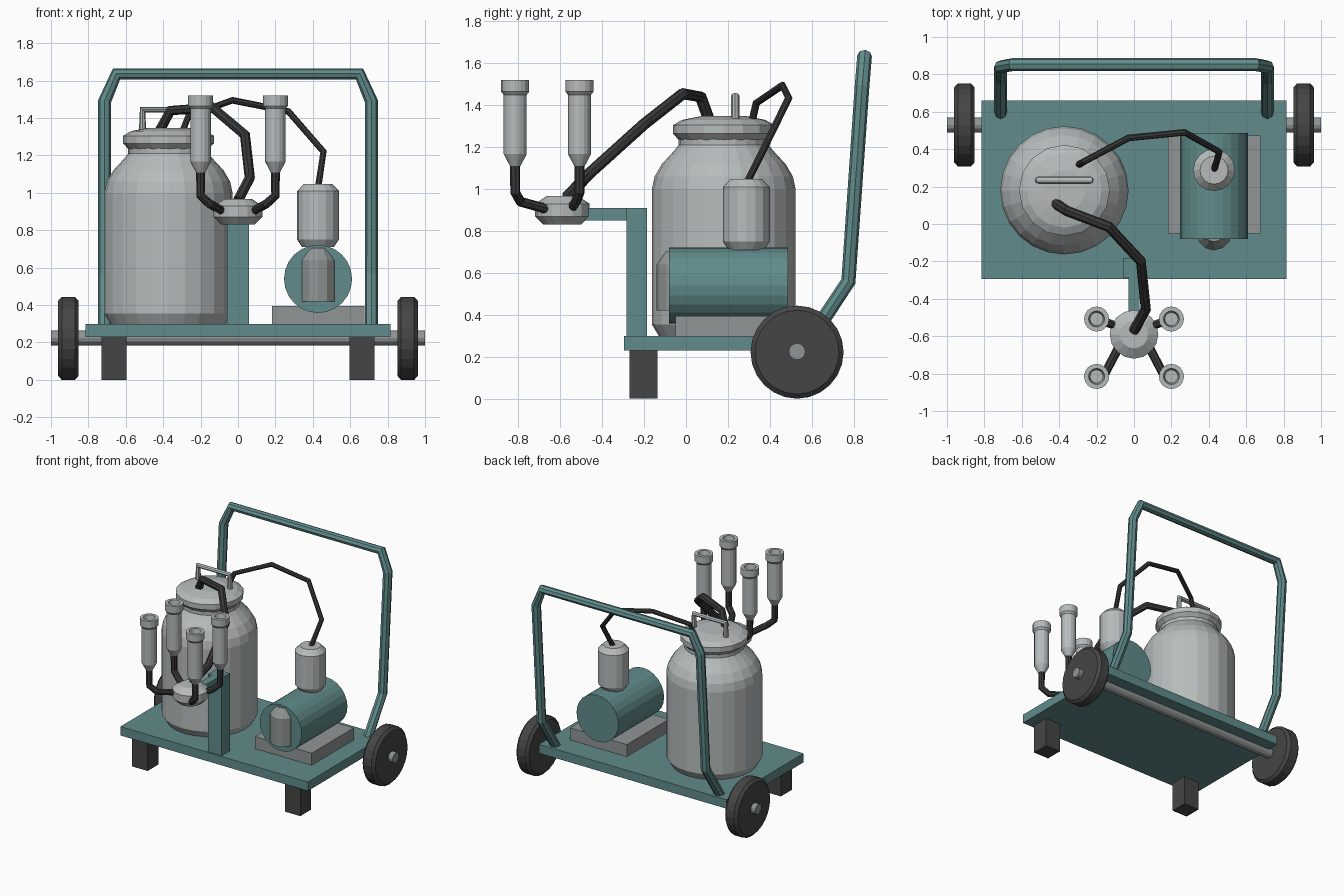
import bpy, bmesh, math
from mathutils import Matrix, Vector

cube = bpy.data.objects.get("Cube")
if cube:
    bpy.data.objects.remove(cube, do_unlink=True)


def material(name, color):
    m = bpy.data.materials.new(name)
    m.use_nodes = True
    m.diffuse_color = (*color, 1)
    bsdf = next(n for n in m.node_tree.nodes if n.type == 'BSDF_PRINCIPLED')
    bsdf.inputs["Base Color"].default_value = (*color, 1)
    return m


TEAL = material("teal paint", (0.12, 0.26, 0.26))
STEEL = material("brushed steel", (0.47, 0.50, 0.50))
GREY = material("grey metal", (0.28, 0.30, 0.30))
RUBBER = material("black rubber", (0.06, 0.06, 0.06))
HOSE = material("dark hose", (0.04, 0.04, 0.04))


def add_mesh(name, mesh, mat):
    mesh.materials.clear()
    mesh.materials.append(mat)
    ob = bpy.data.objects.new(name, mesh)
    bpy.context.collection.objects.link(ob)
    return ob


def box(name, lo, hi, mat):
    lo, hi = Vector(lo), Vector(hi)
    bm = bmesh.new()
    bmesh.ops.create_cube(bm, size=1, matrix=Matrix.Translation((lo + hi) / 2)
                          @ Matrix.Diagonal((*(hi - lo), 1)))
    mesh = bpy.data.meshes.new(name)
    bm.to_mesh(mesh)
    bm.free()
    return add_mesh(name, mesh, mat)


def lathe(name, profile, at, mat, sides=16, axis='Z'):
    """Closed solid of revolution from (radius, height) pairs, bottom to top."""
    turn = {'Z': Matrix(), 'X': Matrix.Rotation(math.pi / 2, 4, 'Y'),
            'Y': Matrix.Rotation(-math.pi / 2, 4, 'X')}[axis]
    bm = bmesh.new()
    rings = []
    for r, h in profile:
        rings.append([bm.verts.new((r * math.cos(a), r * math.sin(a), h))
                      for a in (2 * math.pi * i / sides for i in range(sides))])
    for low, high in zip(rings, rings[1:]):
        for i in range(sides):
            j = (i + 1) % sides
            bm.faces.new((low[i], low[j], high[j], high[i]))
    bm.faces.new(rings[0][::-1])
    bm.faces.new(rings[-1])
    bm.transform(Matrix.Translation(at) @ turn)
    mesh = bpy.data.meshes.new(name)
    bm.to_mesh(mesh)
    bm.free()
    return add_mesh(name, mesh, mat)


def tube(name, points, radius, mat, resolution=2):
    """Faceted pipe along a polyline."""
    curve = bpy.data.curves.new(name, 'CURVE')
    curve.dimensions = '3D'
    curve.bevel_depth = radius
    curve.bevel_resolution = resolution
    curve.use_fill_caps = True
    spline = curve.splines.new('POLY')
    spline.points.add(len(points) - 1)
    for p, co in zip(spline.points, points):
        p.co = (*co, 1)
    spline.use_smooth = False
    helper = bpy.data.objects.new(name + " path", curve)
    bpy.context.collection.objects.link(helper)
    bpy.context.view_layer.update()
    deps = bpy.context.evaluated_depsgraph_get()
    mesh = bpy.data.meshes.new_from_object(helper.evaluated_get(deps))
    bpy.data.objects.remove(helper, do_unlink=True)
    return add_mesh(name, mesh, mat)


# Trolley: deck, legs, axle and wheels
box("deck", (-.815, -.295, .23), (.815, .66, .30), TEAL)
lathe("axle", [(.04, -1), (.04, 1)], (0, .53, .225), GREY, 12, 'X')
for side, s in (("left", 1), ("right", -1)):
    box(side + "_front_leg", (s * .663 - .067, -.27, 0), (s * .663 + .067, -.135, .23), RUBBER)
    lathe(side + "_wheel", [(.2, -.055), (.222, -.035), (.222, .035), (.2, .055)],
          (s * .907, .53, .222), RUBBER, 24, 'X')

# Push handle
half = [(.713, .59, .28), (.713, .775, .56), (.713, .84, 1.49), (.65, .852, 1.635)]
tube("push_handle", half + [(-x, y, z) for x, y, z in reversed(half)], .035, TEAL)

# Milk can with lid and grip
can = (-.372, .18, 0)
lathe("milk_can", [(.31, .30), (.343, .355), (.343, 1.0), (.33, 1.06), (.295, 1.12),
                   (.235, 1.185), (.215, 1.21), (.215, 1.25)], can, STEEL, 24)
lathe("can_lid", [(.21, 1.23), (.243, 1.265), (.243, 1.305), (.2, 1.33), (.11, 1.348)],
      can, STEEL, 16)
tube("lid_grip", [(-.51, .235, 1.32), (-.51, .235, 1.445), (-.235, .235, 1.445),
                  (-.235, .235, 1.32)], .02, STEEL)

# Claw support
box("support_post", (-.06, -.285, .30), (.058, -.185, .91), TEAL)
box("support_arm", (-.03, -.52, .85), (.03, -.2, .91), TEAL)
lathe("claw", [(.09, .83), (.13, .87), (.13, .93), (.075, .967)], (0, -.59, 0), STEEL, 16)

# Four teat cups with hollow mouths and short tubes
cup = [(.025, 1.11), (.055, 1.167), (.055, 1.45), (.067, 1.465), (.067, 1.52),
       (.043, 1.52), (.035, 1.47)]
for row, y, y_mid, y_end in (("front", -.815, -.79, -.665), ("rear", -.508, -.525, -.55)):
    for side, s in (("left", 1), ("right", -1)):
        name = f"{row}_{side}_"
        lathe(name + "teat_cup", cup, (s * .2, y, 0), STEEL, 16)
        tube(name + "short_tube", [(s * .2, y, 1.125), (s * .2, y, .985),
                                   (s * .15, y_mid, .94), (s * .085, y_end, .905)], .024, HOSE)

# Hoses
tube("milk_hose", [(-.42, .11, 1.33), (-.36, .07, 1.44), (-.135, -.015, 1.455),
                   (.037, -.2, 1.31), (.063, -.455, 1.08), (0, -.57, .96)], .028, HOSE)
tube("vacuum_hose", [(-.30, .315, 1.32), (-.265, .335, 1.41), (-.03, .46, 1.495),
                     (.27, .49, 1.435), (.457, .385, 1.22), (.43, .295, 1.04)], .018, HOSE)

# Vacuum pump unit
box("motor_base", (.183, -.05, .30), (.675, .473, .395), GREY)
lathe("motor", [(.182, -.08), (.182, .487)], (.428, 0, .54), TEAL, 24, 'Y')
lathe("pump_canister", [(.096, .42), (.096, .64), (.05, .705)], (.428, -.045, 0), GREY, 12)
lathe("vacuum_jar", [(.085, .71), (.112, .75), (.112, 1.01), (.075, 1.048)],
      (.428, .288, 0), STEEL, 16)
